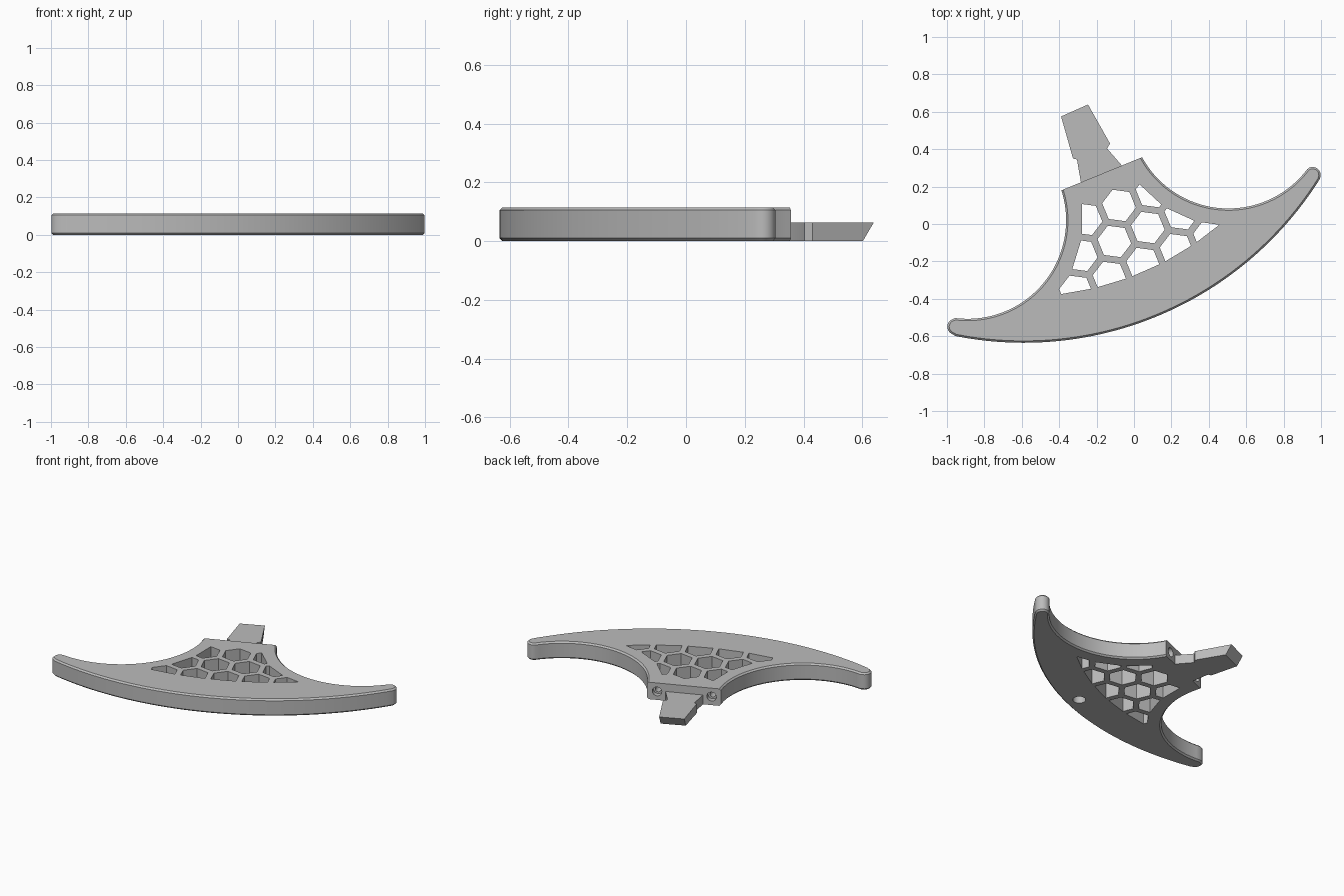
import bpy, bmesh
from math import sin, cos, radians, pi
from mathutils import Vector, Matrix

if "Cube" in bpy.data.objects:
    bpy.data.objects.remove(bpy.data.objects["Cube"])

HEIGHT = 0.115
TILT = radians(22.5)                       # the symmetry axis is turned by this angle
U = Vector((cos(TILT), sin(TILT)))         # along the back edge
V = Vector((-sin(TILT), cos(TILT)))        # towards the tang

# Circles that define the outline: centre, radius
OUTER = (Vector((-0.59, 1.235)), 1.87)
RIGHT = (Vector((0.505, 0.61)), 0.527)
LEFT = (Vector((-0.89, 0.02)), 0.527)

grey = bpy.data.materials.new("light_grey")
grey.use_nodes = True
grey.diffuse_color = (0.5, 0.5, 0.5, 1)
grey.node_tree.nodes["Principled BSDF"].inputs["Base Color"].default_value = (0.5, 0.5, 0.5, 1)


def arc(circle, a0, a1, steps):
    c, r = circle
    angles = [radians(a0 + (a1 - a0) * i / steps) for i in range(steps + 1)]
    return [c + r * Vector((cos(a), sin(a))) for a in angles]


def finish(name, bm):
    bmesh.ops.recalc_face_normals(bm, faces=bm.faces)
    mesh = bpy.data.meshes.new(name)
    bm.to_mesh(mesh)
    bm.free()
    mesh.materials.append(grey)
    ob = bpy.data.objects.new(name, mesh)
    bpy.context.collection.objects.link(ob)
    return ob


def prism(points, z0, z1):
    bm = bmesh.new()
    base = bm.faces.new([bm.verts.new((p.x, p.y, z0)) for p in points])
    top = bmesh.ops.extrude_face_region(bm, geom=[base])["geom"]
    bmesh.ops.translate(bm, vec=(0, 0, z1 - z0), verts=[g for g in top if isinstance(g, bmesh.types.BMVert)])
    return bm


def drill(name, centre, direction, radius, depth):
    """Cylinder cutter, centred on a surface point and reaching depth to each side."""
    bm = bmesh.new()
    turn = Vector(direction).to_track_quat("Z", "Y").to_matrix().to_4x4()
    bmesh.ops.create_cone(bm, cap_ends=True, segments=24, radius1=radius, radius2=radius,
                          depth=2 * depth, matrix=Matrix.Translation(centre) @ turn)
    return finish(name, bm)


def clip(points, origin, normal):
    """Keep the part of a polygon on the side the normal points to."""
    out = []
    for p, q in zip(points, points[1:] + points[:1]):
        dp, dq = (p - origin).dot(normal), (q - origin).dot(normal)
        if dp >= 0:
            out.append(p)
        if dp * dq < 0:
            out.append(p.lerp(q, dp / (dp - dq)))
    return out


# Crescent body with chamfered rims, plain along the back edge
outline = (arc(OUTER, -101.2, -32.2, 56)
           + arc((Vector((0.955, 0.262)), 0.043), -15, 115, 10)
           + arc(RIGHT, -37, -151.3, 36)
           + arc(LEFT, 17.7, -97.2, 36)
           + arc((Vector((-0.955, -0.549)), 0.043), 115, 240, 10))
bm = prism(outline, 0, HEIGHT)
rims = [e for e in bm.edges
        if abs(e.verts[0].co.z - e.verts[1].co.z) < 0.001 and e.calc_length() < 0.3]
bmesh.ops.bevel(bm, geom=rims, offset=0.01, segments=1, affect="EDGES", clamp_overlap=False)
body = finish("crescent_body", bm)

# Honeycomb openings, trimmed to a frame that follows the outline
cutters = []
first, spacing = Vector((-0.08, 0.099)), 0.194
step_a = spacing * U
step_b = spacing * Vector((cos(TILT + 4 * pi / 3), sin(TILT + 4 * pi / 3)))
cells = [(-1, 0), (0, 0), (1, 0), (-1, 1), (0, 1), (1, 1), (2, 1),
         (-1, 2), (0, 2), (1, 2), (2, 2), (3, 2)]
frame = [(OUTER[0], 1.62, -1), (RIGHT[0], 0.615, 1), (LEFT[0], 0.612, 1)]
for i, j in cells:
    mid = first + i * step_a + j * step_b
    cell = arc((mid, 0.091), -7.5, 292.5, 5)
    for centre, radius, side in frame:
        away = (mid - centre).normalized()
        cell = clip(cell, centre + away * radius, away * side)
    if len(cell) > 2:
        cutters.append(finish("honeycomb_cutter", prism(cell, -0.1, HEIGHT + 0.1)))

# Screw holes in the back face: a wide recess and a narrow bore
for side in (-1, 1):
    p = (U * (-0.059 + side * 0.172) + V * 0.315).to_3d()
    p.z = HEIGHT / 2
    cutters.append(drill("recess_cutter", p, V.to_3d(), 0.03, 0.035))
    cutters.append(drill("bore_cutter", p, V.to_3d(), 0.018, 0.09))

# Round pocket in the underside
pocket = (U * -0.059 + V * -0.41).to_3d()
cutters.append(drill("pocket_cutter", pocket, (0, 0, 1), 0.04, 0.05))

bpy.context.view_layer.objects.active = body
for cutter in cutters:
    mod = body.modifiers.new("cut", "BOOLEAN")
    mod.operation, mod.solver, mod.object = "DIFFERENCE", "EXACT", cutter
    bpy.ops.object.modifier_apply(modifier=mod.name)
    bpy.data.objects.remove(cutter)

# Tang with notched neck and undercut tip
tang_outline = [Vector(p) for p in (
    (-0.27, 0.18), (-0.05, 0.28), (-0.06, 0.307), (-0.144, 0.404), (-0.128, 0.43),
    (-0.246, 0.639), (-0.39, 0.575), (-0.326, 0.35), (-0.305, 0.345), (-0.283, 0.217))]
bm = prism(tang_outline, 0, 0.063)
for v in bm.verts:
    if v.co.z < 0.01 and v.co.y > 0.5:
        v.co -= 0.04 * V.to_3d()
tang = finish("tang", bm)

# Smooth curved walls, keep hard edges
for ob in (body, tang):
    bpy.ops.object.select_all(action="DESELECT")
    ob.select_set(True)
    bpy.context.view_layer.objects.active = ob
    bpy.ops.object.shade_smooth_by_angle(angle=radians(30))
